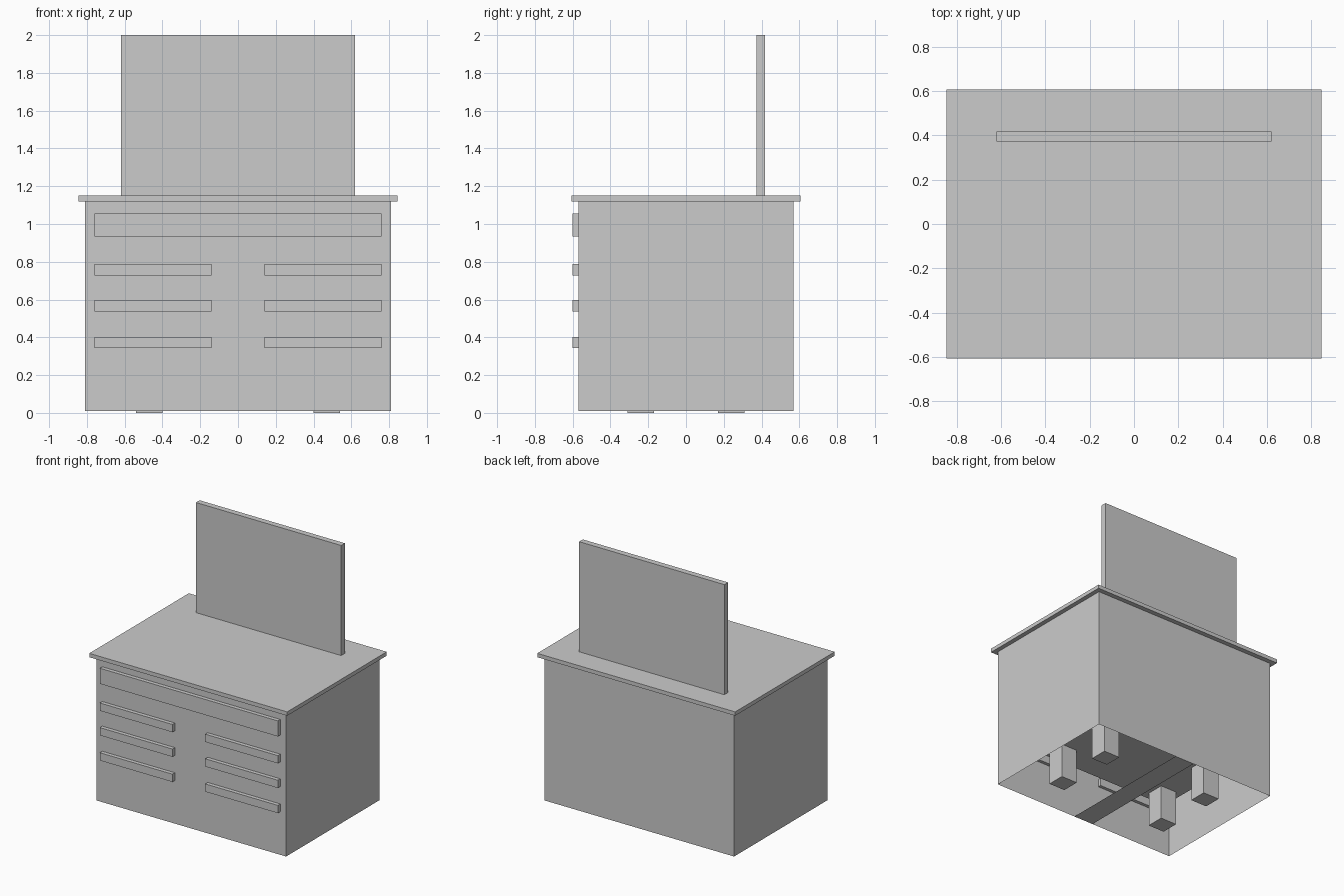
import bpy
import bmesh

if "Cube" in bpy.data.objects:
    bpy.data.objects.remove(bpy.data.objects["Cube"])


def box(name, x, y, z, skip_bottom=False):
    """Axis-aligned box from (min, max) ranges."""
    bm = bmesh.new()
    bmesh.ops.create_cube(bm, size=1)
    for v in bm.verts:
        v.co = [r[0] if c < 0 else r[1] for c, r in zip(v.co, (x, y, z))]
    bm.normal_update()
    if skip_bottom:
        bottom = [f for f in bm.faces if f.normal.z < -0.5]
        bmesh.ops.delete(bm, geom=bottom, context='FACES_ONLY')
    mesh = bpy.data.meshes.new(name)
    bm.to_mesh(mesh)
    bm.free()
    obj = bpy.data.objects.new(name, mesh)
    bpy.context.collection.objects.link(obj)
    return obj


# Hollow cabinet shell, open underneath
box("cabinet_body", (-0.81, 0.81), (-0.57, 0.57), (0.01, 1.12), skip_bottom=True)

# Flat centre strip across the open bottom
strip = bpy.data.meshes.new("bottom_strip")
strip.from_pydata([(-0.085, -0.57, 0.01), (-0.085, 0.57, 0.01),
                   (0.085, 0.57, 0.01), (0.085, -0.57, 0.01)], [], [(0, 1, 2, 3)])
bpy.context.collection.objects.link(bpy.data.objects.new("bottom_strip", strip))

# Overhanging top and upright mirror panel
box("table_top", (-0.845, 0.845), (-0.607, 0.607), (1.12, 1.15))
box("mirror_panel", (-0.62, 0.62), (0.373, 0.418), (1.15, 2.0))

# Drawer handles, reaching slightly through the front
handle_y = (-0.6, -0.545)
box("wide_handle", (-0.76, 0.76), handle_y, (0.935, 1.055))
for z in (0.373, 0.567, 0.757):
    for side, x in (("left", (-0.76, -0.14)), ("right", (0.14, 0.76))):
        box(side + "_handle", x, handle_y, (z - 0.03, z + 0.03))

# Low platform and its four legs inside the cabinet
box("inner_platform", (-0.6, 0.6), (-0.37, 0.37), (0.27, 0.32))
for x in (-0.47, 0.47):
    for y in (-0.24, 0.24):
        box("inner_leg", (x - 0.07, x + 0.07), (y - 0.07, y + 0.07), (0, 0.27))
